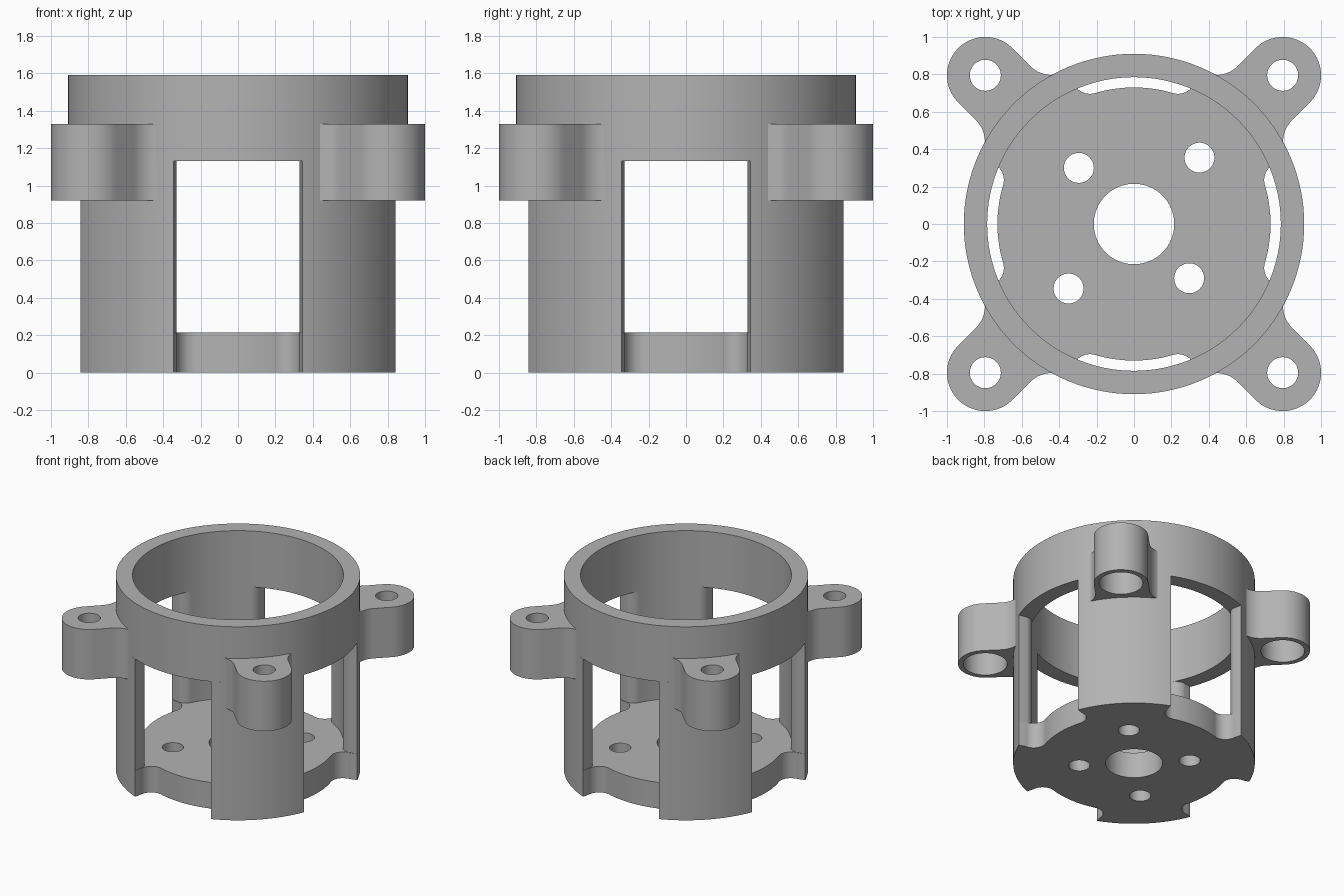
import bpy, bmesh
from math import sin, cos, atan2, degrees, radians, hypot

cube = bpy.data.objects.get("Cube")
if cube:
    bpy.data.objects.remove(cube, do_unlink=True)

grey = bpy.data.materials.new("plain grey")
grey.use_nodes = True
colour = (0.45, 0.45, 0.45, 1)
grey.diffuse_color = colour
grey.node_tree.nodes["Principled BSDF"].inputs["Base Color"].default_value = colour


def arc(cx, cy, r, start, end, steps=16):
    angles = [radians(start + (end - start) * i / steps) for i in range(steps + 1)]
    return [(cx + r * cos(a), cy + r * sin(a)) for a in angles]


def circle(cx, cy, r, steps=48):
    return arc(cx, cy, r, 0, 360, steps)


def mirror_diagonal(points):
    """Append the reflection across the line x = y."""
    return points + [(y, x) for x, y in reversed(points)]


def turn(points, quarter):
    for _ in range(quarter):
        points = [(y, -x) for x, y in points]
    return points


def slab(name, loops, bottom, top):
    """Extrude an outline with optional holes between two heights."""
    curve = bpy.data.curves.new(name, 'CURVE')
    curve.dimensions = '2D'
    curve.fill_mode = 'BOTH'
    curve.extrude = (top - bottom) / 2
    for loop in loops:
        clean = []
        for p in loop:
            if not clean or hypot(p[0] - clean[-1][0], p[1] - clean[-1][1]) > 1e-4:
                clean.append(p)
        if hypot(clean[0][0] - clean[-1][0], clean[0][1] - clean[-1][1]) < 1e-4:
            clean.pop()
        spline = curve.splines.new('POLY')
        spline.points.add(len(clean) - 1)
        for point, (x, y) in zip(spline.points, clean):
            point.co = (x, y, 0, 1)
        spline.use_cyclic_u = True
    helper = bpy.data.objects.new(name + " outline", curve)
    bpy.context.collection.objects.link(helper)
    graph = bpy.context.evaluated_depsgraph_get()
    mesh = bpy.data.meshes.new_from_object(helper.evaluated_get(graph))
    bpy.data.objects.remove(helper, do_unlink=True)
    bpy.data.curves.remove(curve)

    bm = bmesh.new()
    bm.from_mesh(mesh)
    bmesh.ops.remove_doubles(bm, verts=bm.verts, dist=1e-5)
    bmesh.ops.translate(bm, verts=bm.verts, vec=(0, 0, (bottom + top) / 2))
    bmesh.ops.recalc_face_normals(bm, faces=bm.faces)
    bm.to_mesh(mesh)
    bm.free()
    mesh.name = name
    mesh.materials.clear()
    mesh.materials.append(grey)
    obj = bpy.data.objects.new(name, mesh)
    bpy.context.collection.objects.link(obj)
    bpy.ops.object.select_all(action='DESELECT')
    obj.select_set(True)
    bpy.context.view_layer.objects.active = obj
    bpy.ops.object.shade_smooth_by_angle(angle=radians(30))
    return obj


# Main dimensions
OUTER, BORE, DISC, FILLET = 0.91, 0.785, 0.73, 0.095
FLOOR, WINDOW_TOP, RIM = 0.215, 1.13, 1.59
EDGE, SIDE = 0.345, 0.33
corner = (EDGE, (OUTER ** 2 - EDGE ** 2) ** 0.5)
corner_angle = degrees(atan2(corner[1], corner[0]))
outer_arc = arc(0, 0, OUTER, corner_angle, 45)

# Base plate: disc with filleted recesses between the pillars
nx = SIDE - FILLET
ny = ((DISC + FILLET) ** 2 - nx ** 2) ** 0.5
na = degrees(atan2(ny, nx))
eighth = arc(0, 0, DISC, 90, na) + arc(nx, ny, FILLET, na + 180, 360) + outer_arc
quadrant = mirror_diagonal(eighth)
plate = sum((turn(quadrant, q) for q in range(4)), [])
screw_spots = [(-0.295, 0.3), (0.35, 0.355), (0.295, -0.29), (-0.35, -0.345)]
holes = [circle(0, 0, 0.215, 64)] + [circle(x, y, 0.08) for x, y in screw_spots]
slab("base_plate", [plate] + holes, 0, FLOOR)

# Pillar outline with rounded inner edges
px = SIDE + FILLET
py = ((BORE + FILLET) ** 2 - px ** 2) ** 0.5
pa = degrees(atan2(py, px))
half_pillar = arc(0, 0, BORE, 45, pa) + arc(px, py, FILLET, pa + 180, 180) + outer_arc
pillar = mirror_diagonal(half_pillar)

# Ear outline: round end, straight flank, flared root sunk into the body
EAR, EAR_R, ROOT_R = 0.795, 0.205, 0.162
root_x, root_y = 0.44, 0.797
half_ear = [(0.6, 0.6), (0.4, root_y)]
half_ear += arc(root_x, root_y + ROOT_R, ROOT_R, 270, 315)
half_ear += arc(EAR, EAR, EAR_R, 135, 45, 24)
ear = mirror_diagonal(half_ear)

corners = ["back_left", "front_left", "front_right", "back_right"]
for q, place in enumerate(corners):
    slab("pillar_" + place, [turn(pillar, q)], FLOOR, WINDOW_TOP)
    outline = turn(ear, q)
    # Screw hole above a wider pocket
    slab("ear_top_" + place, [outline, turn(circle(EAR, EAR, 0.083), q)], 1.17, 1.33)
    slab("ear_pocket_" + place, [outline, turn(circle(EAR, EAR, 0.165), q)], 0.92, 1.17)

# Upper ring
slab("upper_ring", [circle(0, 0, OUTER, 128), circle(0, 0, BORE, 128)], WINDOW_TOP, RIM)
